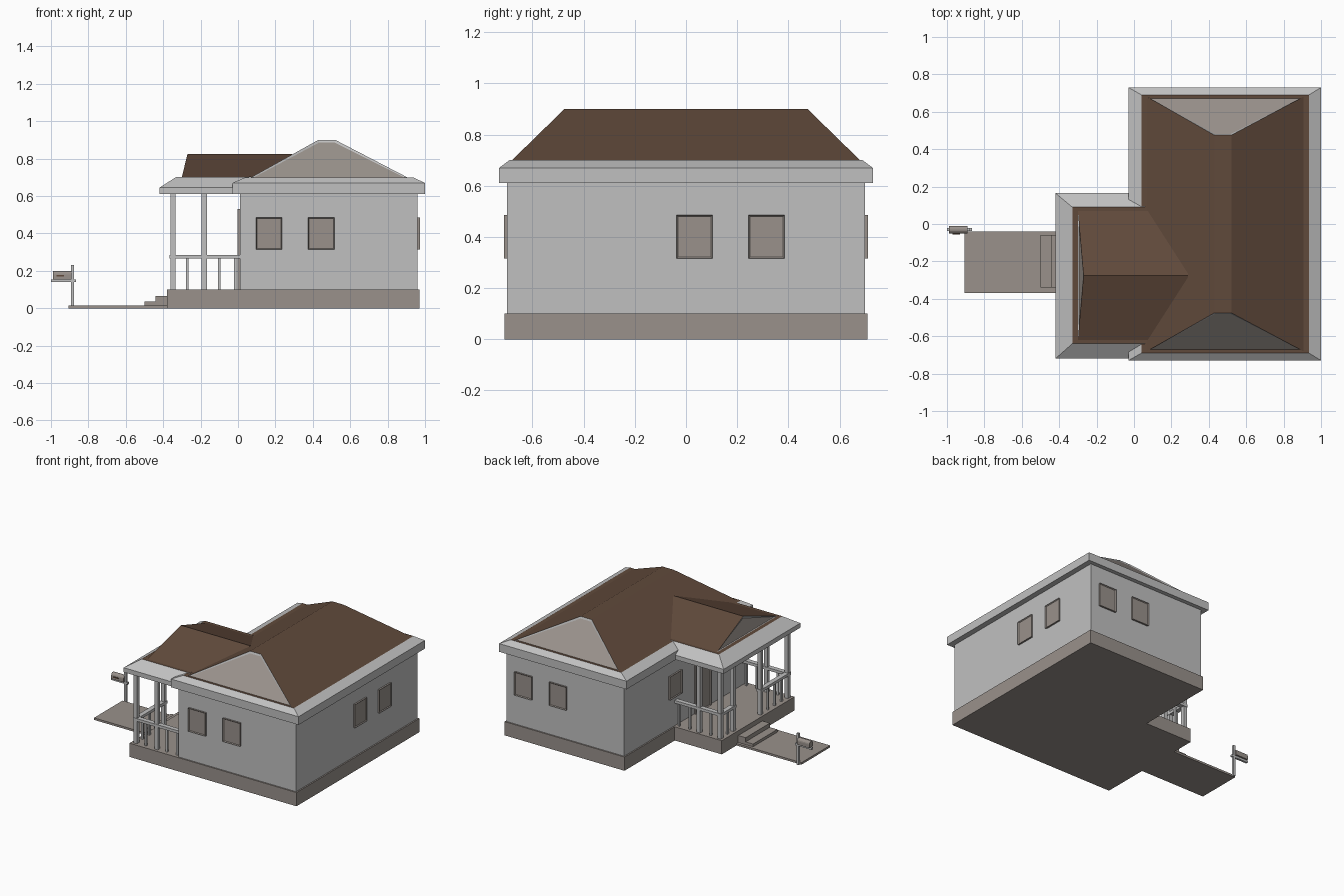
import bpy, bmesh, math

cube = bpy.data.objects.get("Cube")
if cube:
    bpy.data.objects.remove(cube, do_unlink=True)


def material(name, rgb):
    m = bpy.data.materials.new(name)
    m.use_nodes = True
    m.diffuse_color = (*rgb, 1)
    m.node_tree.nodes["Principled BSDF"].inputs["Base Color"].default_value = (*rgb, 1)
    return m


GREY = material("light_grey", (0.53, 0.53, 0.53))
STONE = material("warm_stone", (0.32, 0.285, 0.26))
BROWN = material("roof_brown", (0.118, 0.068, 0.044))


def loft(name, sections, mats, rule=None, inset=None):
    """Stack rectangles (x0, x1, y0, y1, z) into a closed solid.
    Faces matching rule get the second material; inset faces get a rim."""
    bm = bmesh.new()
    rings = [[bm.verts.new(p) for p in
              ((a, c, z), (b, c, z), (b, d, z), (a, d, z))]
             for a, b, c, d, z in sections]
    bm.faces.new(rings[0])
    bm.faces.new(rings[-1])
    for low, high in zip(rings, rings[1:]):
        for i in range(4):
            j = (i + 1) % 4
            bm.faces.new((low[i], low[j], high[j], high[i]))
    bmesh.ops.remove_doubles(bm, verts=bm.verts, dist=1e-5)
    bmesh.ops.recalc_face_normals(bm, faces=bm.faces)
    bm.normal_update()
    picked = [f for f in bm.faces if rule and rule(f.normal)]
    for f in picked:
        f.material_index = 1
    if inset:
        rim = bmesh.ops.inset_individual(bm, faces=picked, thickness=inset,
                                         depth=-0.006)["faces"]
        for f in rim:
            f.material_index = len(mats) - 1
    mesh = bpy.data.meshes.new(name)
    bm.to_mesh(mesh)
    bm.free()
    for m in mats:
        mesh.materials.append(m)
    ob = bpy.data.objects.new(name, mesh)
    bpy.context.collection.objects.link(ob)
    return ob


def box(name, x0, x1, y0, y1, z0, z1, mat):
    return loft(name, [(x0, x1, y0, y1, z0), (x0, x1, y0, y1, z1)], [mat])


# Foundations, walls, path and steps
box("house_foundation", 0, 0.97, -0.71, 0.71, 0, 0.10, STONE)
box("porch_foundation", -0.38, 0, -0.71, 0.13, 0, 0.10, STONE)
box("house_walls", 0.01, 0.96, -0.70, 0.70, 0.10, 0.62, GREY)
box("path", -0.905, -0.38, -0.37, -0.04, 0, 0.015, STONE)
box("lower_step", -0.50, -0.44, -0.34, -0.06, 0.015, 0.035, STONE)
box("upper_step", -0.44, -0.38, -0.34, -0.06, 0.015, 0.065, STONE)

# Eaves with a bevelled top and a brown deck
def flat_top(n):
    return n.z > 0.99


house_eave = (-0.03, 1.0, -0.73, 0.73)
loft("house_eave", [(*house_eave, 0.61), (*house_eave, 0.67),
                    (0.04, 0.935, -0.69, 0.69, 0.70)], [GREY, BROWN], flat_top)
porch_eave = (-0.42, 0.06, -0.72, 0.165)
loft("porch_eave", [(*porch_eave, 0.612), (*porch_eave, 0.645),
                    (-0.33, 0.06, -0.64, 0.09, 0.702)], [GREY, BROWN], flat_top)

# Roofs with framed panels on their ends
loft("house_roof", [(0.07, 0.905, -0.68, 0.68, 0.70),
                    (0.43, 0.52, -0.475, 0.475, 0.90)],
     [BROWN, STONE, GREY], lambda n: abs(n.y) > 0.5, 0.014)
loft("porch_roof", [(-0.30, 0.29, -0.62, 0.07, 0.702),
                    (-0.27, 0.29, -0.275, -0.275, 0.825)],
     [BROWN, STONE, GREY], lambda n: n.x < -0.8, 0.014)


# Windows and door, each with a slightly sunken pane
def opening(name, side, centre, width=0.14, z0=0.315, z1=0.485):
    a, b = centre - width / 2, centre + width / 2
    x0, x1, y0, y1, rule = {
        "front": (a, b, -0.712, -0.69, lambda n: n.y < -0.9),
        "back": (a, b, 0.69, 0.712, lambda n: n.y > 0.9),
        "right": (0.95, 0.972, a, b, lambda n: n.x > 0.9),
        "left": (-0.002, 0.02, a, b, lambda n: n.x < -0.9)}[side]
    loft(name, [(x0, x1, y0, y1, z0), (x0, x1, y0, y1, z1)],
         [STONE, STONE], rule, 0.008)


for side, centres in {"front": (0.165, 0.445), "back": (0.82, 0.54),
                      "right": (0.033, 0.315), "left": (0.115,)}.items():
    for i, c in enumerate(centres):
        opening(f"{side}_window_{i + 1}", side, c)
opening("front_door", "left", -0.20, 0.18, 0.10, 0.53)

# Porch columns
FRONT, BACK, EDGE = -0.675, 0.10, -0.348
columns = [(EDGE, y) for y in (FRONT, -0.36, -0.045, BACK)]
columns += [(-0.18, FRONT), (-0.18, BACK)]
for i, (x, y) in enumerate(columns):
    r = 0.014
    box(f"column_{i + 1}", x - r, x + r, y - r, y + r, 0.10, 0.615, GREY)


# Porch railings with balusters
def railing(name, x0, x1, y0, y1, count):
    r = 0.017
    box(f"{name}_rail", x0 - r, x1 + r, y0 - r, y1 + r, 0.265, 0.285, GREY)
    for i in range(count):
        t = (i + 0.9) / count
        x, y, b = x0 + (x1 - x0) * t, y0 + (y1 - y0) * t, 0.007
        box(f"{name}_baluster_{i + 1}", x - b, x + b, y - b, y + b, 0.10, 0.265, GREY)


railing("front", EDGE, -0.007, FRONT, FRONT, 4)
railing("back", EDGE, -0.007, BACK, BACK, 4)
railing("edge_front", EDGE, EDGE, FRONT, -0.36, 4)
railing("edge_back", EDGE, EDGE, -0.045, BACK, 2)

# Mailbox: post, arm, round-topped box and flag
box("mailbox_post", -0.894, -0.878, -0.038, -0.022, 0, 0.23, GREY)
box("mailbox_arm", -1.0, -0.865, -0.038, -0.022, 0.14, 0.155, GREY)
bm = bmesh.new()
arc = [(-0.03 + 0.02 * math.cos(math.pi * k / 8),
        0.18 + 0.02 * math.sin(math.pi * k / 8)) for k in range(9)]
outline = [(-0.01, 0.155)] + arc + [(-0.05, 0.155)]
end = bm.faces.new([bm.verts.new((-0.99, y, z)) for y, z in outline])
moved = bmesh.ops.extrude_face_region(bm, geom=[end], use_keep_orig=True)["geom"]
bmesh.ops.translate(bm, vec=(0.1, 0, 0),
                    verts=[g for g in moved if isinstance(g, bmesh.types.BMVert)])
bmesh.ops.recalc_face_normals(bm, faces=bm.faces)
mesh = bpy.data.meshes.new("mailbox")
bm.to_mesh(mesh)
bm.free()
mesh.materials.append(STONE)
bpy.context.collection.objects.link(bpy.data.objects.new("mailbox", mesh))
box("mailbox_flag", -0.97, -0.93, -0.055, -0.049, 0.17, 0.177, BROWN)
